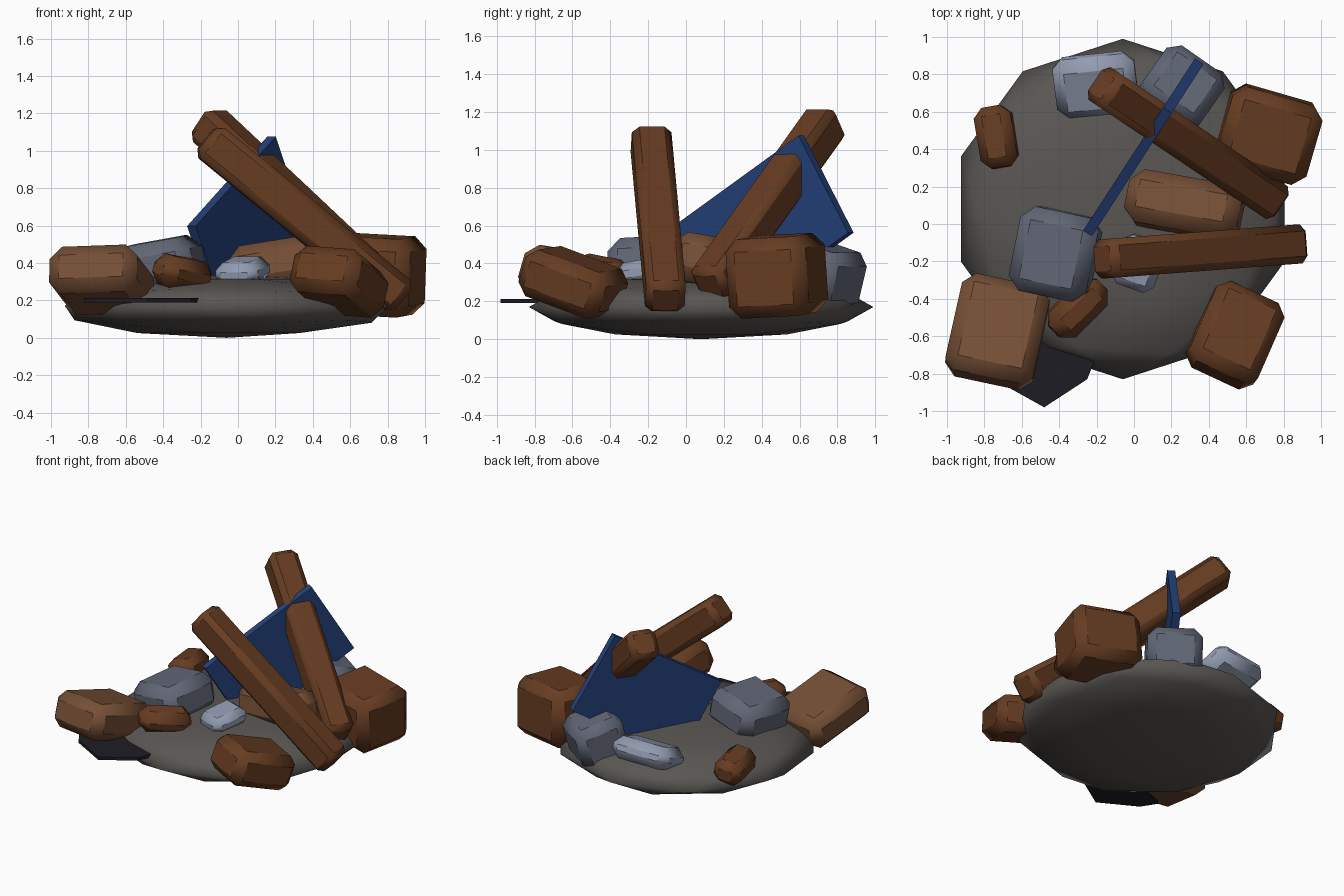
import bpy, bmesh
from math import radians
from mathutils import Vector, Matrix, Euler

if "Cube" in bpy.data.objects:
    bpy.data.objects.remove(bpy.data.objects["Cube"])


def material(name, rgb):
    m = bpy.data.materials.new(name)
    m.diffuse_color = (*rgb, 1)
    m.use_nodes = True
    m.node_tree.nodes["Principled BSDF"].inputs["Base Color"].default_value = m.diffuse_color
    return m


BROWN = material("rust_brown", (0.135, 0.046, 0.016))
TAN = material("light_brown", (0.18, 0.078, 0.036))
SLATE = material("slate", (0.12, 0.135, 0.18))
PALE = material("pale_grey", (0.29, 0.33, 0.44))
BLUE = material("blue_panel", (0.018, 0.052, 0.19))
BLACK = material("black_sheet", (0.012, 0.012, 0.017))
EARTH = material("earth", (0.1, 0.093, 0.085))


def finish(name, bm, mat, matrix, smooth_angle=None):
    bmesh.ops.recalc_face_normals(bm, faces=bm.faces)
    me = bpy.data.meshes.new(name)
    bm.to_mesh(me)
    bm.free()
    me.materials.append(mat)
    ob = bpy.data.objects.new(name, me)
    ob.matrix_world = matrix
    bpy.context.collection.objects.link(ob)
    if smooth_angle:
        bpy.ops.object.select_all(action='DESELECT')
        bpy.context.view_layer.objects.active = ob
        ob.select_set(True)
        bpy.ops.object.shade_smooth_by_angle(angle=radians(smooth_angle))
    return ob


def block(name, size, matrix, mat, chamfer=0.0):
    bm = bmesh.new()
    bmesh.ops.create_cube(bm, size=1)
    bmesh.ops.scale(bm, vec=size, verts=bm.verts)
    if chamfer:
        bmesh.ops.bevel(bm, geom=bm.edges[:], offset=chamfer, segments=1,
                        affect='EDGES', profile=0.5)
    return finish(name, bm, mat, matrix, 40 if chamfer else None)


def placed(loc, rot):
    return Matrix.Translation(loc) @ Euler([radians(a) for a in rot]).to_matrix().to_4x4()


def beam(name, a, b, width):
    a, b = Vector(a), Vector(b)
    turn = (b - a).to_track_quat('X', 'Z').to_matrix().to_4x4()
    block(name, ((b - a).length, width, width),
          Matrix.Translation((a + b) / 2) @ turn, BROWN, 0.038)


# earth mound: flattened smooth icosphere
bm = bmesh.new()
bmesh.ops.create_icosphere(bm, subdivisions=2, radius=0.91)
bmesh.ops.scale(bm, vec=(1, 1, 0.17 / 0.91), verts=bm.verts)
finish("earth_mound", bm, EARTH, Matrix.Translation((-0.06, 0.08, 0.17)), 179)

# rubble blocks: name, location, size, rotation, material, chamfer
ROCKS = [
    ("rubble_front_left", (-0.73, -0.575, 0.31), (0.48, 0.55, 0.26), (-16, -2, -12), TAN, 0.065),
    ("rubble_front_right", (0.54, -0.595, 0.30), (0.40, 0.49, 0.26), (-19, 4, -25), BROWN, 0.06),
    ("rubble_back_right", (0.72, 0.48, 0.335), (0.50, 0.44, 0.42), (3, 3, -16), BROWN, 0.065),
    ("rubble_centre", (0.27, 0.10, 0.39), (0.62, 0.29, 0.26), (-10, -9, -10), TAN, 0.07),
    ("rubble_small_back_left", (-0.735, 0.465, 0.28), (0.20, 0.33, 0.18), (-4, -8, 10), BROWN, 0.05),
    ("rubble_small_front", (-0.30, -0.45, 0.345), (0.36, 0.20, 0.17), (12, 8, 45), BROWN, 0.06),
    ("stone_left", (-0.42, -0.16, 0.385), (0.43, 0.46, 0.27), (3, -10, -12), SLATE, 0.07),
    ("stone_back_left", (-0.205, 0.745, 0.34), (0.44, 0.34, 0.16), (22, -3, 6), PALE, 0.06),
    ("stone_back_right", (0.25, 0.72, 0.335), (0.38, 0.35, 0.32), (-16, 0, -35), SLATE, 0.06),
    ("stone_small_front", (0.025, -0.21, 0.355), (0.24, 0.28, 0.13), (10, 0, -20), PALE, 0.045),
    ("stone_small_right", (0.48, 0.19, 0.35), (0.24, 0.24, 0.20), (0, 0, -10), SLATE, 0.045),
]
for name, loc, size, rot, mat, chamfer in ROCKS:
    block(name, size, placed(loc, rot), mat, chamfer)

# two leaning beams
beam("front_beam", (-0.17, -0.187, 1.065), (0.88, -0.107, 0.205), 0.21)
beam("back_beam", (-0.175, 0.745, 1.155), (0.755, 0.12, 0.28), 0.21)

# thin panel standing on its corner, pierced by the back beam
block("blue_panel", (0.92, 0.055, 0.60), placed((0.05, 0.41, 0.58), (0, -31.3, 57)), BLUE)

# flat dark sheet under the front left rubble
bm = bmesh.new()
outline = [(-0.82, -0.72), (-0.75, -0.83), (-0.48, -0.98),
           (-0.25, -0.83), (-0.21, -0.73), (-0.52, -0.58)]
face = bm.faces.new([bm.verts.new((x, y, 0.19)) for x, y in outline])
top = bmesh.ops.extrude_face_region(bm, geom=[face])
bmesh.ops.translate(bm, vec=(0, 0, 0.022),
                    verts=[v for v in top["geom"] if isinstance(v, bmesh.types.BMVert)])
finish("dark_sheet", bm, BLACK, Matrix.Identity(4))
